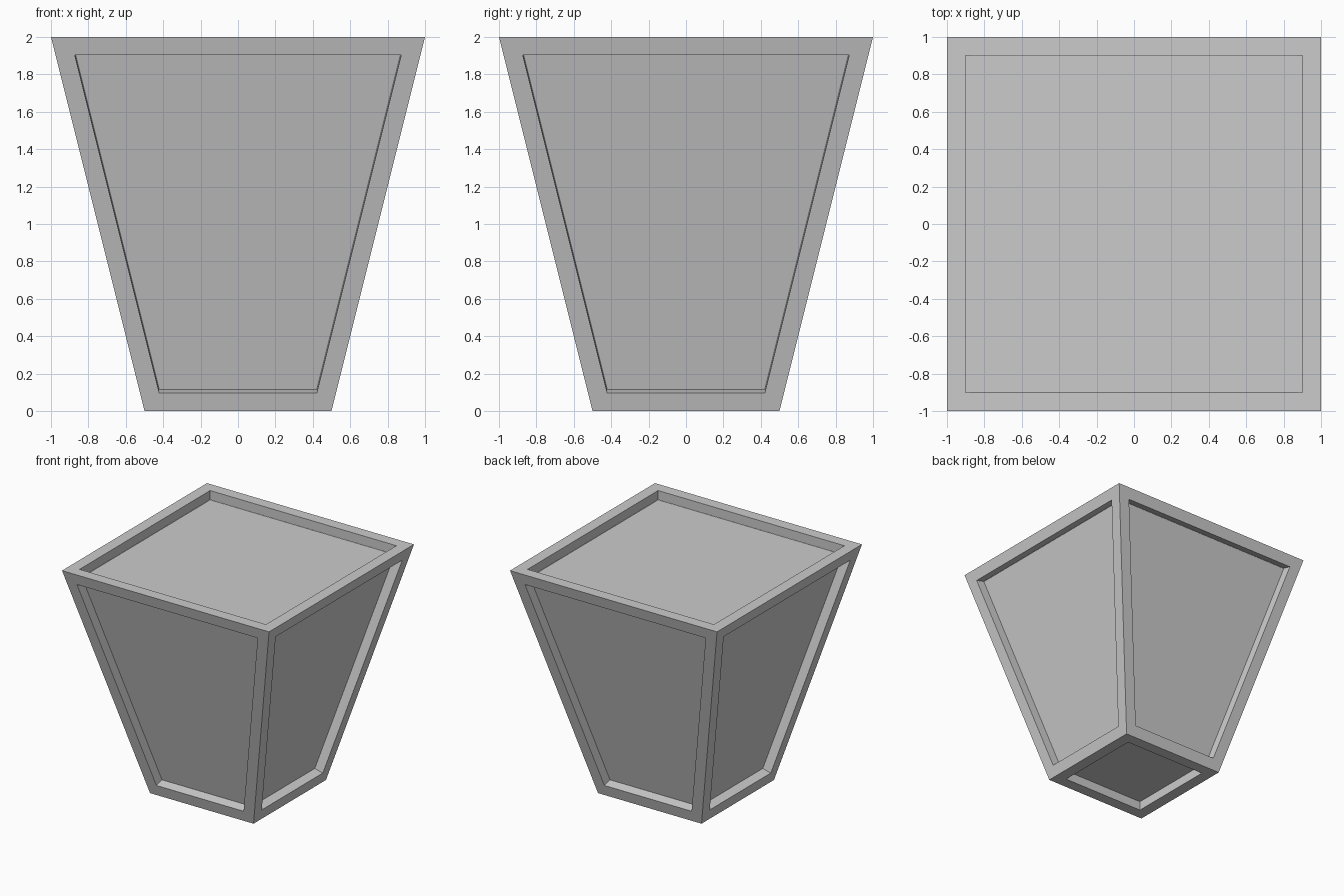
import bpy
import bmesh

if "Cube" in bpy.data.objects:
    bpy.data.objects.remove(bpy.data.objects["Cube"])

BORDER, DEPTH = 0.10, 0.08

# Tapered block: cube widened at the top, narrowed at the base
bm = bmesh.new()
bmesh.ops.create_cube(bm, size=2)
for v in bm.verts:
    v.co.z += 1
    if v.co.z < 1:
        v.co.x *= 0.5
        v.co.y *= 0.5
bm.normal_update()

# Recessed panel with square walls on every side
panels = bm.faces[:]
bmesh.ops.inset_individual(bm, faces=panels, thickness=BORDER, use_even_offset=True)
for panel in panels:
    inward = -panel.normal.copy()
    floor = bmesh.ops.extrude_discrete_faces(bm, faces=[panel])["faces"][0]
    bmesh.ops.translate(bm, verts=floor.verts[:], vec=inward * DEPTH)
bmesh.ops.recalc_face_normals(bm, faces=bm.faces[:])

mesh = bpy.data.meshes.new("tapered_planter_box")
bm.to_mesh(mesh)
bm.free()
box = bpy.data.objects.new("tapered_planter_box", mesh)
bpy.context.collection.objects.link(box)
